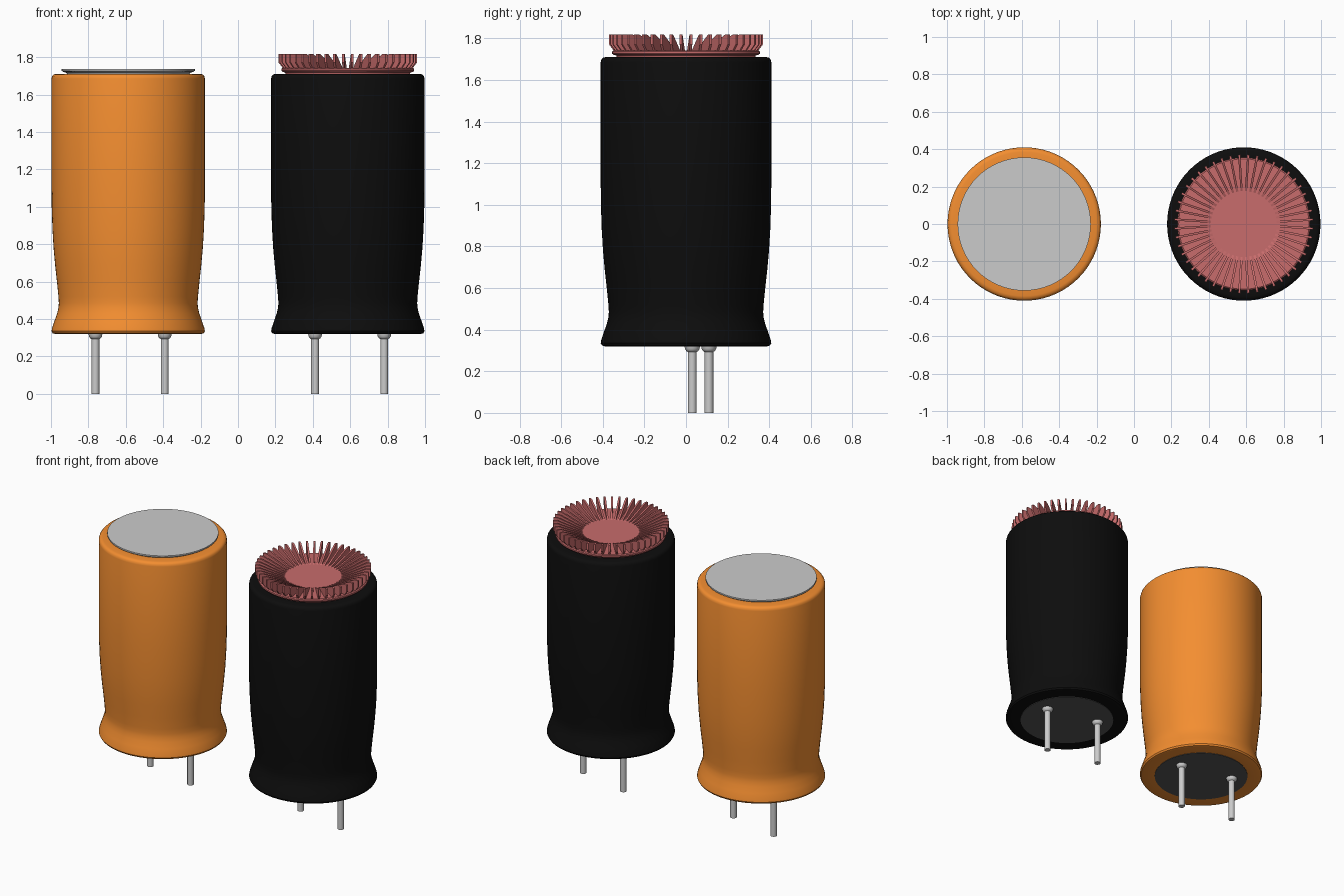
import bpy, bmesh
from math import sin, cos, pi, radians

if "Cube" in bpy.data.objects:
    bpy.data.objects.remove(bpy.data.objects["Cube"])


def material(name, rgb):
    m = bpy.data.materials.new(name)
    m.diffuse_color = (*rgb, 1)
    m.use_nodes = True
    m.node_tree.nodes["Principled BSDF"].inputs["Base Color"].default_value = m.diffuse_color
    return m


ORANGE = material("orange_sleeve", (0.9, 0.27, 0.03))
BLACK = material("black_sleeve", (0.004, 0.004, 0.004))
COPPER = material("copper", (0.58, 0.15, 0.15))
DARK = material("dark_seal", (0.09, 0.09, 0.09))


def finish(bm, name, loc, mat, smooth=True):
    me = bpy.data.meshes.new(name)
    bmesh.ops.recalc_face_normals(bm, faces=bm.faces)
    bm.to_mesh(me)
    bm.free()
    ob = bpy.data.objects.new(name, me)
    bpy.context.collection.objects.link(ob)
    ob.location = loc
    if mat:
        me.materials.append(mat)
    if smooth:
        bpy.ops.object.select_all(action='DESELECT')
        ob.select_set(True)
        bpy.context.view_layer.objects.active = ob
        bpy.ops.object.shade_smooth_by_angle(angle=radians(35))
    return ob


def lathe(name, profile, loc, mat=None, n=64):
    """Revolve an (r, z) profile about z; open ends are capped."""
    bm = bmesh.new()
    rings = [[bm.verts.new((r * cos(2 * pi * i / n), r * sin(2 * pi * i / n), z))
              for i in range(n)] for r, z in profile]
    for a, b in zip(rings, rings[1:]):
        for i in range(n):
            j = (i + 1) % n
            bm.faces.new((a[i], a[j], b[j], b[i]))
    bm.faces.new(rings[0])
    bm.faces.new(rings[-1])
    return finish(bm, name, loc, mat)


# Shrink sleeve profile with crimped waist near the bottom
SLEEVE = [(0.31, 0.322), (0.39, 0.32), (0.404, 0.324), (0.41, 0.335), (0.407, 0.352),
          (0.394, 0.39), (0.38, 0.43), (0.373, 0.46), (0.371, 0.485), (0.373, 0.52),
          (0.381, 0.60), (0.391, 0.69), (0.399, 0.78), (0.405, 0.88), (0.409, 1.0),
          (0.41, 1.1), (0.41, 1.685), (0.407, 1.698), (0.399, 1.707), (0.385, 1.711),
          (0.33, 1.711)]


def capacitor(x, colour, mat):
    loc = (x, 0, 0)
    lathe(colour + "_sleeve", SLEEVE, loc, mat, 72)
    lathe(colour + "_bottom_seal", [(0.311, 0.319), (0.311, 0.34)], loc, DARK)
    # Leads with domed collars
    for side, px, py in (("left", -0.175, 0.11), ("right", 0.195, 0.03)):
        lathe(f"{colour}_{side}_lead",
              [(0.021, 0), (0.021, 0.293), (0.028, 0.297), (0.035, 0.307),
               (0.037, 0.322)], (x + px, py, 0), None, 24)


capacitor(-0.587, "orange", ORANGE)
capacitor(0.587, "black", BLACK)

# Raised can top on the orange part, copper plate on the black part
LID = [(0.325, 1.70), (0.33, 1.716), (0.348, 1.722), (0.356, 1.727), (0.356, 1.737)]
lathe("can_top", LID, (-0.587, 0, 0))
PLATE = [(0.33, 1.70), (0.335, 1.718), (0.35, 1.722), (0.355, 1.728), (0.355, 1.738),
         (0.348, 1.743)]
lathe("heatsink_plate", PLATE, (0.587, 0, 0), COPPER)

# Radial heatsink fins: thin plates sloping up and outwards
FIN = [(0.165, 1.738), (0.345, 1.738), (0.371, 1.772), (0.371, 1.818), (0.345, 1.818)]
COUNT = 48
bm = bmesh.new()
for k in range(COUNT):
    a = 2 * pi * (k + 0.5) / COUNT
    sides = [[bm.verts.new((r * cos(a) - t * sin(a), r * sin(a) + t * cos(a), z))
              for r, z in FIN] for t in (-0.006, 0.006)]
    for s in sides:
        bm.faces.new(s)
    for i in range(len(FIN)):
        j = (i + 1) % len(FIN)
        bm.faces.new((sides[0][i], sides[0][j], sides[1][j], sides[1][i]))
finish(bm, "heatsink_fins", (0.587, 0, 0), COPPER, smooth=False)
